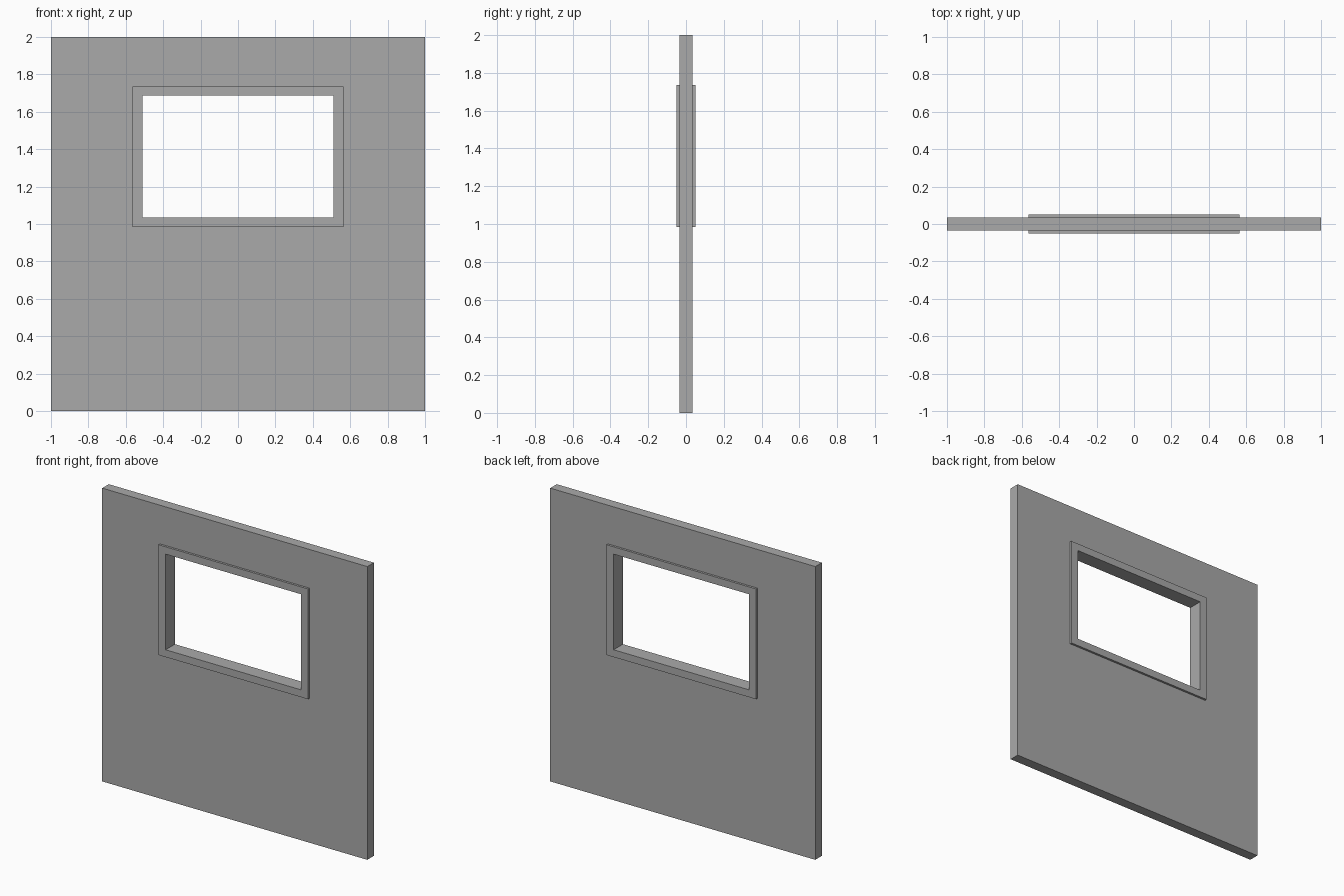
import bpy
import bmesh

cube = bpy.data.objects.get("Cube")
if cube:
    bpy.data.objects.remove(cube, do_unlink=True)

# One plain grey for the whole panel
grey = bpy.data.materials.new("plain grey")
grey.use_nodes = True
colour = (0.4, 0.4, 0.4, 1)
grey.diffuse_color = colour
grey.node_tree.nodes["Principled BSDF"].inputs["Base Color"].default_value = colour


def rectangle(half_width, bottom, top):
    return [(-half_width, bottom), (half_width, bottom),
            (half_width, top), (-half_width, top)]


def pierced_slab(name, outer, inner, half_depth):
    """Upright slab with a rectangular hole right through it."""
    bm = bmesh.new()
    # Four closed loops: outer front, inner front, inner back, outer back
    loops = [[bm.verts.new((x, y, z)) for x, z in outline]
             for outline, y in ((outer, -half_depth), (inner, -half_depth),
                                (inner, half_depth), (outer, half_depth))]
    for a, b in zip(loops, loops[1:] + loops[:1]):
        for i in range(4):
            j = (i + 1) % 4
            bm.faces.new((a[i], a[j], b[j], b[i]))
    bmesh.ops.recalc_face_normals(bm, faces=bm.faces)
    mesh = bpy.data.meshes.new(name)
    bm.to_mesh(mesh)
    bm.free()
    mesh.materials.append(grey)
    obj = bpy.data.objects.new(name, mesh)
    bpy.context.collection.objects.link(obj)
    return obj


wall_edge = rectangle(1, 0, 2)
frame_edge = rectangle(0.564, 0.984, 1.736)
opening = rectangle(0.511, 1.034, 1.686)

# Wall panel, and the window frame lining its hole and standing proud of both faces
pierced_slab("wall_panel", wall_edge, frame_edge, 0.035)
pierced_slab("window_frame", frame_edge, opening, 0.05)
